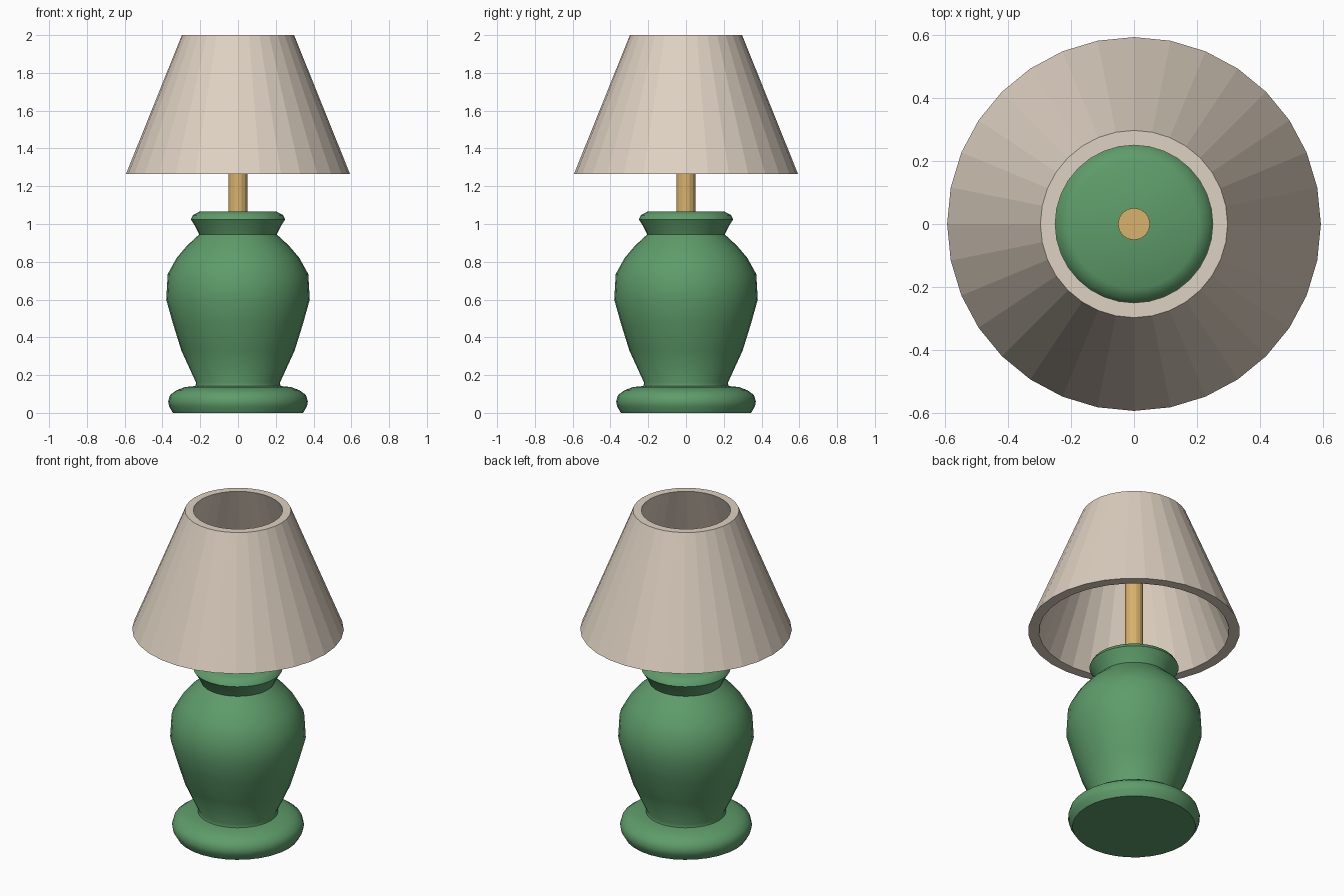
import bpy, bmesh, math

if "Cube" in bpy.data.objects:
    bpy.data.objects.remove(bpy.data.objects["Cube"])


def material(name, rgb):
    # sRGB 0-255 to linear viewport colour
    m = bpy.data.materials.new(name)
    lin = [((c / 255 + 0.055) / 1.055) ** 2.4 for c in rgb]
    m.diffuse_color = (*lin, 1)
    m.use_nodes = True
    m.node_tree.nodes["Principled BSDF"].inputs["Base Color"].default_value = m.diffuse_color
    return m


def lathe(name, profile, segs, mat, closed=False, smooth=None):
    """Spin (radius, z) points about z; ends are capped unless the profile is a closed loop."""
    bm = bmesh.new()
    rings = []
    for r, z in profile:
        rings.append([bm.verts.new((r * math.cos(2 * math.pi * i / segs),
                                    r * math.sin(2 * math.pi * i / segs), z))
                      for i in range(segs)])
    pairs = list(zip(rings, rings[1:]))
    if closed:
        pairs.append((rings[-1], rings[0]))
    for a, b in pairs:
        for i in range(segs):
            j = (i + 1) % segs
            bm.faces.new((a[i], a[j], b[j], b[i]))
    if not closed:
        bm.faces.new(rings[0][::-1])
        bm.faces.new(rings[-1])
    bmesh.ops.recalc_face_normals(bm, faces=bm.faces)
    me = bpy.data.meshes.new(name)
    bm.to_mesh(me)
    bm.free()
    me.materials.append(mat)
    ob = bpy.data.objects.new(name, me)
    bpy.context.collection.objects.link(ob)
    if smooth:
        bpy.ops.object.select_all(action='DESELECT')
        ob.select_set(True)
        bpy.context.view_layer.objects.active = ob
        bpy.ops.object.shade_smooth_by_angle(angle=math.radians(smooth))
    return ob


green = material("green_ceramic", (94, 156, 106))
cream = material("cream_fabric", (222, 209, 193))
brass = material("brass", (217, 178, 108))

# Turned ceramic body: foot, belly, neck and rim
lathe("lamp_body", [
    (0.345, 0.0), (0.365, 0.035), (0.37, 0.06), (0.36, 0.095), (0.325, 0.12),
    (0.28, 0.137), (0.225, 0.142), (0.222, 0.16), (0.30, 0.33), (0.345, 0.475),
    (0.38, 0.60), (0.372, 0.735), (0.325, 0.82), (0.27, 0.885), (0.205, 0.945),
    (0.225, 0.985), (0.25, 1.025), (0.238, 1.047), (0.205, 1.065),
], 32, green, smooth=50)

# Rod holding the shade
lathe("rod", [(0.051, 1.05), (0.051, 1.70)], 16, brass)

# Thick open conical shade with flat facets
lathe("shade", [(0.593, 1.265), (0.297, 2.0), (0.25, 2.0), (0.533, 1.265)],
      32, cream, closed=True)
